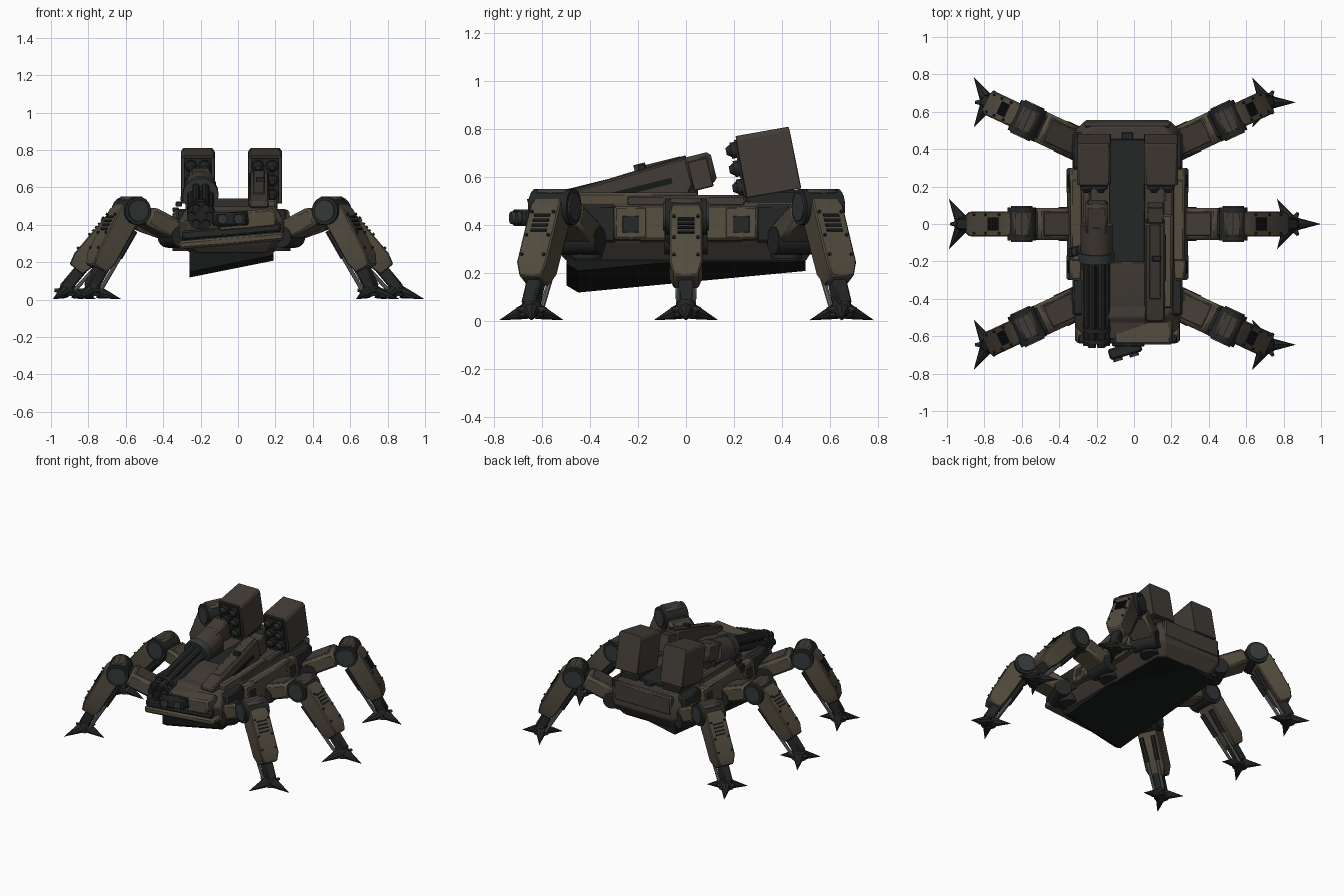
import bpy, bmesh
from math import radians, sin, cos, pi
from mathutils import Matrix, Vector

if "Cube" in bpy.data.objects:
    bpy.data.objects.remove(bpy.data.objects["Cube"])

CX = -0.035                      # symmetry plane of the body
I = Matrix.Identity(4)
C = Matrix.Translation((CX, 0, 0))
COL = {"olive": (.085, .070, .048), "brown": (.055, .045, .037), "dark": (.018, .020, .019),
       "slate": (.034, .040, .041), "metal": (.13, .135, .14), "black": (.008, .010, .009)}
MAT = {}
for k, c in COL.items():
    MAT[k] = bpy.data.materials.new(k)
    MAT[k].diffuse_color = (*c, 1)


def finish(name, bm, mat, M=I, bevel=0):
    bm.transform(M)
    bmesh.ops.recalc_face_normals(bm, faces=bm.faces)
    me = bpy.data.meshes.new(name)
    bm.to_mesh(me)
    bm.free()
    ob = bpy.data.objects.new(name, me)
    bpy.context.collection.objects.link(ob)
    me.materials.append(MAT[mat])
    if bevel:
        m = ob.modifiers.new("bevel", "BEVEL")
        m.width, m.segments, m.limit_method = bevel, 1, "ANGLE"
    return ob


def loft(name, rings, mat, M=I, bevel=0):
    bm = bmesh.new()
    vs = [[bm.verts.new(p) for p in r] for r in rings]
    n = len(vs[0])
    for a, b in zip(vs, vs[1:]):
        for i in range(n):
            bm.faces.new((a[i], a[(i + 1) % n], b[(i + 1) % n], b[i]))
    bm.faces.new(vs[0])
    bm.faces.new(vs[-1])
    return finish(name, bm, mat, M, bevel)


def prism_x(name, yz, x0, x1, mat, M=I, bevel=0):
    return loft(name, [[(x, y, z) for y, z in yz] for x in (x0, x1)], mat, M, bevel)


def box(name, c, s, mat, M=I, bevel=0, rot=None):
    bm = bmesh.new()
    bmesh.ops.create_cube(bm, size=1)
    L = Matrix.Translation(c) @ (rot or I) @ Matrix.Diagonal((*s, 1))
    return finish(name, bm, mat, M @ L, bevel)


def cyl(name, p0, p1, r0, mat, M=I, r1=None, n=16):
    p0, p1 = Vector(p0), Vector(p1)
    d = p1 - p0
    bm = bmesh.new()
    bmesh.ops.create_cone(bm, cap_ends=True, segments=n, radius1=r0,
                          radius2=r0 if r1 is None else r1, depth=d.length)
    L = Matrix.Translation((p0 + p1) / 2) @ d.to_track_quat("Z", "Y").to_matrix().to_4x4()
    return finish(name, bm, mat, M @ L)


def limb_frame(p0, p1):
    """x = sideways, y = outer face, z = along the limb"""
    z = (p1 - p0).normalized()
    x = Vector((0, 1, 0))
    R = Matrix((x, z.cross(x), z)).transposed().to_4x4()
    return Matrix.Translation(p0) @ R, (p1 - p0).length


# ---- hull: stacked chamfered outlines
def outline(z, hw, y0, y1, c):
    return [(-hw + c, y0, z), (hw - c, y0, z), (hw, y0 + c, z), (hw, y1 - c, z),
            (hw - c, y1, z), (-hw + c, y1, z), (-hw, y1 - c, z), (-hw, y0 + c, z)]


loft("hull", [outline(.25, .225, -.50, .50, .04), outline(.33, .28, -.57, .55, .05),
              outline(.42, .28, -.60, .55, .05), outline(.50, .235, -.50, .52, .04)], "brown", C, .006)
loft("belly_panel", [outline(z, .215, -.49, .49, .04) for z in (.244, .26)], "black", C)
shear = Matrix.Identity(4)
shear[2][0], shear[2][3] = .2, .05
prism_x("belly_keel", [(-.5, .26), (-.5, .15), (-.45, .12), (.5, .21), (.49, .27)],
        -.26, .19, "black", shear)
box("deck_panel", (0, .09, .505), (.19, .73, .03), "dark", C, .006)
box("rear_plate", (0, .535, .43), (.46, .04, .13), "brown", C, .01)
box("rear_latch", (0, .47, .505), (.06, .04, .03), "dark", C, .004)
prism_x("nose_wedge", [(-.62, .42), (-.62, .455), (-.28, .54), (-.2, .54), (-.2, .42)],
        -.10, .10, "brown", C, .008)
roll = Matrix.Rotation(radians(-5), 4, "Y")
box("head_block", (.05, -.58, .425), (.31, .13, .10), "olive", I, .012, roll)
box("head_visor", (-.03, -.645, .43), (.17, .02, .075), "dark", I, .006, roll)
for x in (-.075, .005):
    box("visor_window", (x, -.657, .43), (.05, .012, .05), "slate", I, .004, roll)
box("jaw_plate", (CX, -.575, .315), (.56, .12, .045), "olive", I, .012, roll)
box("jaw_gap", (CX, -.565, .36), (.48, .10, .04), "dark", I, .006, roll)
box("nose_bar", (CX, -.615, .365), (.53, .05, .05), "dark", I, .01, roll)
# nose sensor
yaw = Matrix.Translation((-.045, -.685, .43)) @ Matrix.Rotation(radians(16), 4, "Z")
box("sensor_body", (0, .01, 0), (.18, .06, .07), "dark", yaw, .01)
for x in (-.05, .04):
    cyl("sensor_lens", (x, -.015, 0), (x, -.035, 0), .026, "slate", yaw, n=12)

# ---- hull sides
for s in (-1, 1):
    tilt = Matrix.Rotation(radians(-8 * s), 4, "Y")
    box("side_armour", (s * .28, .02, .405), (.07, .44, .15), "olive", C, .01, tilt)
    for y in (-.23, .23):
        box("side_port_frame", (s * .285, y, .405), (.065, .14, .14), "olive", C, .01, tilt)
        box("side_port", (s * .297, y, .40), (.045, .075, .075), "dark", C, .004, tilt)
    for y in (-.39, .39):
        box("side_bay", (s * .25, y, .405), (.09, .2, .16), "dark", C, .012)
    box("upper_rail", (s * .22, .0, .50), (.05, .5, .05), "brown", C, .01)

# ---- missile pods
for s in (-1, 1):
    P = Matrix.Translation((CX + s * .18, .343, .66)) @ Matrix.Rotation(radians(10), 4, "X")
    loft("missile_pod", [[(-w, -.115, z), (w, -.115, z), (w, b, z), (-w, b, z)] for w, b, z in
                         ((.091, .118, -.13), (.091, .112, .115), (.078, .110, .133))], "brown", P, .003)
    box("pod_face", (0, -.118, -.002), (.15, .015, .24), "dark", P)
    for i in range(3):
        for x in (-.038, .038):
            z = -.08 + i * .078
            cyl("missile_tube", (x, -.11, z), (x, -.145, z), .034, "dark", P, n=12)
            cyl("missile_tip", (x, -.145, z), (x, -.165, z), .027, "dark", P, .014, 12)
    box("pod_mount", (s * .17, .36, .51), (.14, .22, .07), "dark", C, .01)

# ---- long sloped box on the right of the deck
prism_x("launcher_box", [(-.52, .49), (-.52, .525), (-.45, .55), (0, .685), (.03, .57), (.0, .50)],
        .06, .165, "brown", I, .008)
box("launcher_groove", (.165, -.18, .555), (.012, .25, .025), "black", I, 0,
    Matrix.Rotation(radians(14), 4, "X"))
box("launcher_tail", (.115, .06, .612), (.085, .085, .125), "brown", I, .004,
    Matrix.Rotation(radians(14), 4, "X"))
box("launcher_lid", (.112, -.2, .624), (.06, .42, .012), "brown", I, .004, Matrix.Rotation(radians(17), 4, "X"))
box("launcher_knob", (.12, -.185, .64), (.05, .03, .03), "dark", I, .004)
box("launcher_skirt", (.15, -.2, .505), (.11, .5, .06), "olive", I, .01)

# ---- rotary gun on the left; local -y is the muzzle
G = Matrix.Translation((-.2, -.1, .58)) @ Matrix.Rotation(radians(14), 4, "X")
box("gun_breech", (0, .14, .01), (.12, .17, .13), "brown", G, .015)
cyl("gun_drum", (0, .10, 0), (0, -.06, 0), .085, "brown", G, n=20)
cyl("gun_collar", (0, -.05, 0), (0, -.10, 0), .096, "slate", G, n=20)
cyl("gun_core", (0, -.08, 0), (0, -.53, 0), .028, "black", G)
for i in range(6):
    a = i * pi / 3
    x, z = .05 * cos(a), .05 * sin(a)
    cyl("gun_barrel", (x, -.09, z), (x, -.565, z), .023, "dark", G, n=10)
for y in (-.46, -.52):
    cyl("barrel_clamp", (0, y, 0), (0, y - .022, 0), .075, "dark", G, n=18)
box("gun_cradle", (-.2, -.08, .51), (.11, .26, .10), "dark", I, .01)
box("gun_foot", (-.2, -.35, .475), (.13, .28, .05), "olive", I, .01)
for i in range(6):               # ammunition chute
    a = i * pi / 10
    box("feed_link", (-.29 - .045 * sin(a * 2), -.14 - i * .006, .54 - i * .03), (.035, .05, .026), "dark", I, .004)


# ---- legs
def leg(name, hip, ang, K, F, zk):
    M = Matrix.Translation((hip[0], hip[1], 0)) @ Matrix.Rotation(ang, 4, "Z")
    h, k, f = Vector((0, 0, .325)), Vector((K, 0, zk)), Vector((F, 0, .06))
    # hip joint
    cyl(name + "_hip", (0, 0, .26), (0, 0, .42), .065, "dark", M)
    cyl(name + "_hip_pin", (.06, -.09, .335), (.06, .09, .335), .058, "dark", M)
    # upper limb
    L, n = limb_frame(h, k)
    U = M @ L
    box(name + "_upper_core", (0, 0, n * .5), (.13, .085, n), "dark", U, .008)
    box(name + "_upper_armour", (0, .008, n * .44), (.172, .105, n * .68), "olive", U, .016)
    box(name + "_upper_top", (0, .056, n * .42), (.13, .02, n * .56), "brown", U, .006)
    # knee
    cyl(name + "_knee", (K, -.088, zk), (K, .088, zk), .076, "dark", M, n=20)
    for s in (-1, 1):
        cyl(name + "_knee_cap", (K, s * .08, zk), (K, s * .096, zk), .058, "slate", M, n=20)
    box(name + "_knee_cover", (K, 0, zk + .048), (.10, .15, .055), "brown", M, .016)
    # lower limb
    L, n = limb_frame(k, f)
    W = M @ L
    e = n * .78
    loft(name + "_lower_armour", [[(-w, a, z), (w, a, z), (w, b, z), (-w, b, z)] for w, a, b, z in
         ((.060, -.03, .076, .0), (.068, -.040, .090, .04), (.068, -.030, .092, e * .84), (.050, -.015, .074, e))],
         "olive", W, .006)
    for i in range(4):
        box(name + "_vent", (0, .091, .09 + i * .024), (.072, .012, .012), "black", W)
    for s in (-1, 1):
        for t in (.2, .5, .75):
            cyl(name + "_bolt", (s * .05, .07, e * t), (s * .05, .101, e * t), .007, "dark", W, n=6)
        cyl(name + "_piston", (s * .04, -.052, n * .3), (s * .03, -.035, n), .011, "metal", W, n=8)
        cyl(name + "_piston_sleeve", (s * .042, -.054, n * .2), (s * .036, -.047, n * .55), .016, "dark", W, n=8)
    box(name + "_shin", (0, .01, n * .8), (.064, .065, n * .42), "dark", W, .008)
    # foot with three claws, always facing the same way
    S = Matrix.Translation(M @ Vector((F, 0, 0)))
    cyl(name + "_ankle", (0, 0, .02), (0, 0, .085), .052, "dark", S, .036, 12)
    for i in range(3):
        a = i * 2 * pi / 3
        d = Vector((cos(a), sin(a), 0))
        cyl(name + "_claw", d * .03 + Vector((0, 0, .04)), d * .153 + Vector((0, 0, .003)), .034, "dark", S, .001, 8)
        cyl(name + "_toe_stud", d * -.03 + Vector((0, 0, .045)), d * -.07 + Vector((0, 0, .05)), .018, "slate",
            S, .008, 8)


A = radians(25)
for side, s in (("left", -1), ("right", 1)):
    for pos, y, t in (("front", -.415, -1), ("middle", 0, 0), ("rear", .42, 1)):
        ang = A * t if s > 0 else pi - A * t
        K, F, zk = (.315, .627, .435) if t == 0 else (.315, .545, .475)
        leg(f"{pos}_{side}_leg", (CX + s * .25, y), ang, K, F, zk)

bpy.ops.object.select_all(action="SELECT")
bpy.context.view_layer.objects.active = bpy.context.selected_objects[0]
bpy.ops.object.shade_smooth_by_angle(angle=radians(30))

for m in bpy.data.materials:
    if m.users and not m.is_grease_pencil:
        m.use_nodes = True
        m.node_tree.nodes["Principled BSDF"].inputs["Base Color"].default_value = m.diffuse_color
